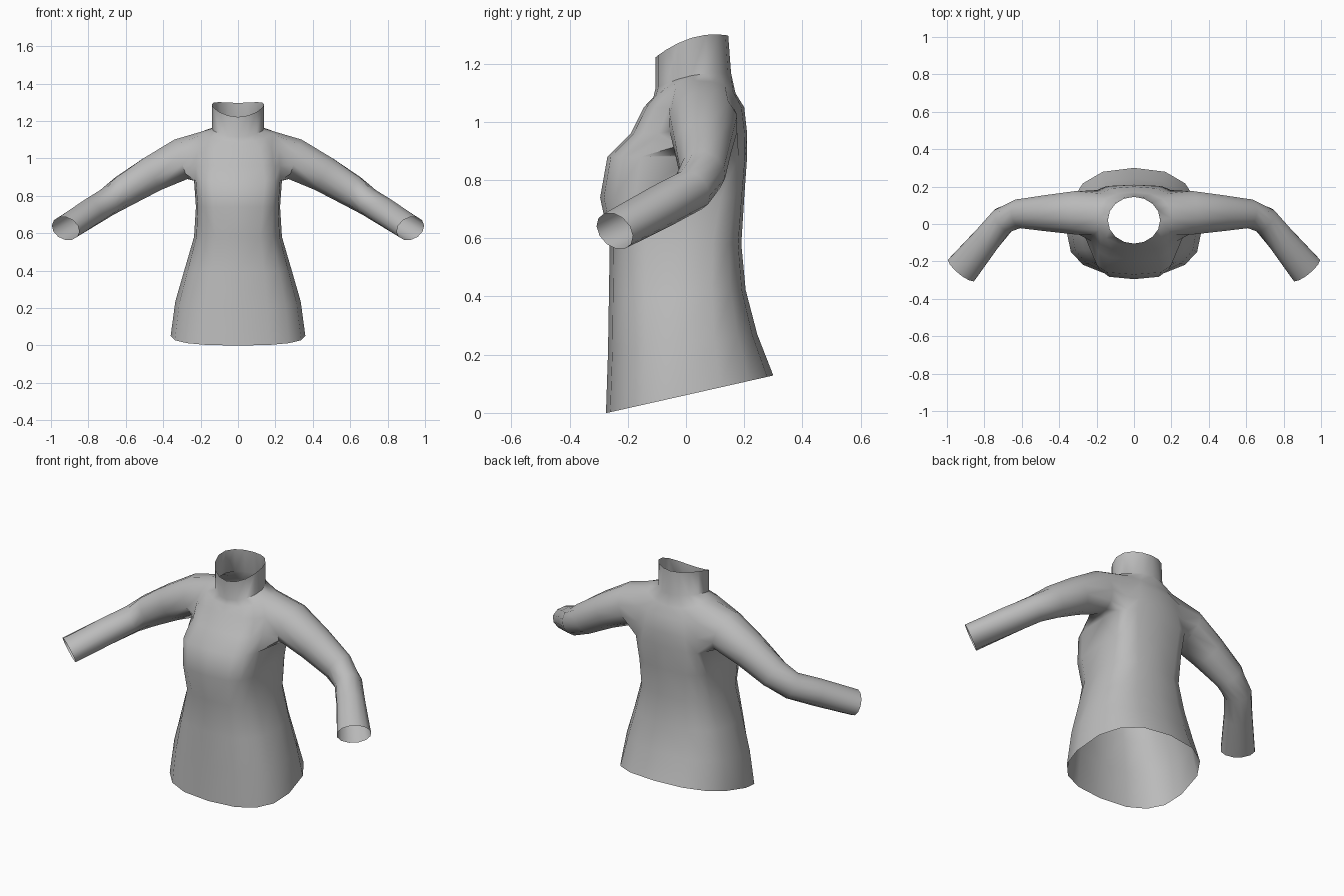
import bpy, bmesh, math
from mathutils import Vector

cube = bpy.data.objects.get("Cube")
if cube:
    bpy.data.objects.remove(cube, do_unlink=True)

fabric = bpy.data.materials.new("grey_fabric")
fabric.use_nodes = True
GREY = (0.5, 0.5, 0.5, 1)
fabric.diffuse_color = GREY
fabric.node_tree.nodes["Principled BSDF"].inputs["Base Color"].default_value = GREY

SIDES = 8  # segments around half the body
bm = bmesh.new()


def spow(value, power):
    return math.copysign(abs(value) ** power, value)


def body_ring(z, slope, lift, width, front, back, mid, power):
    """Half ring from centre front to centre back; the two ends lie on x = 0."""
    ring = []
    for j in range(SIDES + 1):
        a = math.pi * (j / SIDES - 0.5)
        c = 0 if j in (0, SIDES) else math.cos(a)
        s = spow(math.sin(a), power) if j != SIDES // 2 else 0
        y = mid + s * ((back - mid) if s > 0 else (mid - front))
        ring.append(bm.verts.new((width * spow(c, power), y, z + slope * y + lift * c * c)))
    return ring


# Body from hem to collar: height, slope, side lift, half width, front, back, middle, squareness
rings = [body_ring(*r) for r in (
    (.061, .225, 0, .36, -.275, .30, -.04, .8),
    (.24, .12, 0, .335, -.268, .245, -.03, .8),
    (.41, .06, 0, .285, -.265, .205, -.02, .75),
    (.58, 0, 0, .235, -.262, .19, -.01, .7),
    (.74, 0, 0, .225, -.295, .20, 0, .55),
    (.88, 0, 0, .235, -.27, .21, .03, .5),
    (.96, 0, 0, .235, -.19, .21, .03, .6),
    (1.05, 0, 0, .23, -.145, .20, .03, .7),
    (1.09, .05, .05, .20, -.112, .17, .03, .85),
    (1.135, .2, .02, .14, -.105, .155, .02, 1),
    (1.253, .3, .03, .14, -.105, .145, .02, 1),
)]

# Body faces, leaving the armhole open
LOW, HIGH, FRONT, BACK = 5, 8, 3, 6
for i in range(len(rings) - 1):
    for j in range(SIDES):
        if LOW <= i < HIGH and FRONT <= j < BACK:
            continue
        a, b = rings[i], rings[i + 1]
        bm.faces.new((a[j], a[j + 1], b[j + 1], b[j]))

# Armhole loop: along the bottom, up the back, over the shoulder, down the front
loop = [rings[LOW][j] for j in range(FRONT, BACK)]
loop += [rings[i][BACK] for i in range(LOW, HIGH)]
loop += [rings[HIGH][j] for j in range(BACK, FRONT, -1)]
loop += [rings[i][FRONT] for i in range(HIGH, LOW, -1)]

# Sleeve sections: centre, half depth, half height
sections = (
    ((.20, .055, 1.0), 0, 0),
    ((.305, .06, .995), .12, .115),
    ((.46, .058, .915), .10, .10),
    ((.61, .056, .825), .08, .088),
    ((.70, .02, .765), .075, .075),
    ((.79, -.085, .71), .078, .075),
    ((.922, -.245, .625), .093, .068),
)
centres = [Vector(s[0]) for s in sections]
n = len(loop)
for i in range(1, len(sections)):
    ahead = centres[min(i + 1, len(centres) - 1)]
    along = (ahead - centres[i - 1]).normalized()
    depth = Vector((0, 0, 1)).cross(along).normalized()
    up = along.cross(depth)
    ring = []
    for k in range(n):
        a = math.tau * k / n - math.pi * 0.75
        ring.append(bm.verts.new(centres[i] + depth * sections[i][1] * math.cos(a)
                                 + up * sections[i][2] * math.sin(a)))
    for k in range(n):
        m = (k + 1) % n
        bm.faces.new((loop[k], loop[m], ring[m], ring[k]))
    loop = ring

mesh = bpy.data.meshes.new("sweater")
bm.to_mesh(mesh)
bm.free()
mesh.materials.append(fabric)
sweater = bpy.data.objects.new("sweater", mesh)
bpy.context.collection.objects.link(sweater)

# Second half, then smooth shading
mirror = sweater.modifiers.new("mirror", "MIRROR")
mirror.use_clip = True
mirror.merge_threshold = 0.001
bpy.ops.object.select_all(action="DESELECT")
sweater.select_set(True)
bpy.context.view_layer.objects.active = sweater
bpy.ops.object.modifier_apply(modifier="mirror")
bpy.ops.object.shade_smooth_by_angle(angle=math.radians(60))
